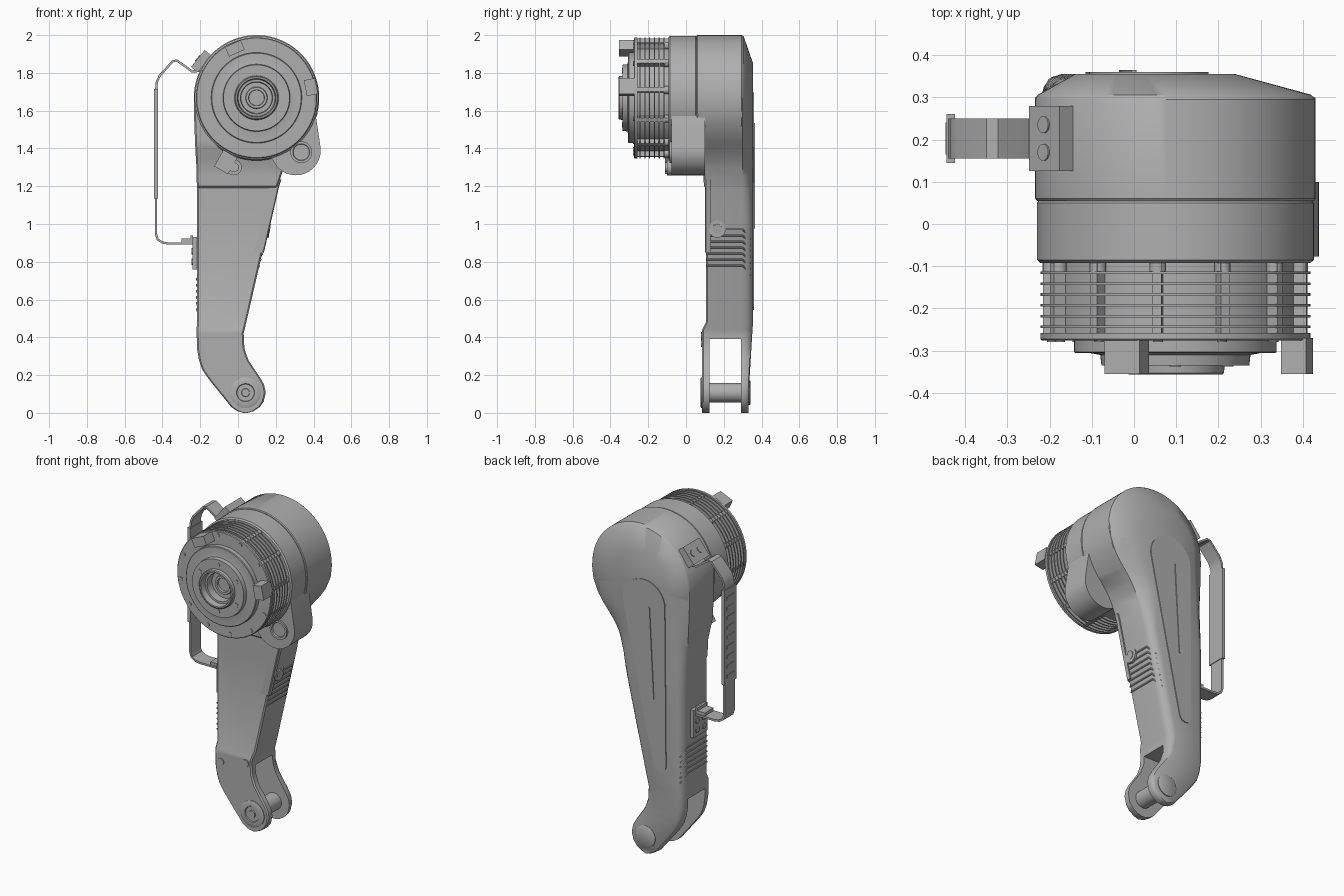
import bpy, bmesh, math
from mathutils import Vector, Matrix

cube = bpy.data.objects.get("Cube")
if cube:
    bpy.data.objects.remove(cube, do_unlink=True)

grey = bpy.data.materials.new("machined_grey")
grey.use_nodes = True
grey.diffuse_color = (0.43, 0.43, 0.43, 1)
grey.node_tree.nodes["Principled BSDF"].inputs["Base Color"].default_value = (0.43, 0.43, 0.43, 1)
parts = []
HX, HZ, HR = 0.098, 1.668, 0.332      # main housing centre and radius
FX, FZ = 0.04, 0.107                  # foot eye


def finish(name, bm):
    bmesh.ops.recalc_face_normals(bm, faces=bm.faces)
    mesh = bpy.data.meshes.new(name)
    bm.to_mesh(mesh)
    bm.free()
    mesh.materials.append(grey)
    ob = bpy.data.objects.new(name, mesh)
    bpy.context.collection.objects.link(ob)
    parts.append(ob)
    return ob


def loft(name, rings):
    bm = bmesh.new()
    rows = [[bm.verts.new(p) for p in ring] for ring in rings]
    n = len(rows[0])
    for a, b in zip(rows, rows[1:]):
        for i in range(n):
            j = (i + 1) % n
            bm.faces.new((a[i], a[j], b[j], b[i]))
    bm.faces.new(rows[0])
    bm.faces.new(rows[-1])
    return finish(name, bm)


def circle(x, y, z, r, n=64):
    return [(x + r * math.cos(t * math.tau / n), y, z + r * math.sin(t * math.tau / n)) for t in range(n)]


def lathe(name, x, z, profile, n=64):
    return loft(name, [circle(x, y, z, r, n) for y, r in profile])


def boxes(name, items):
    bm = bmesh.new()
    for centre, size, angle in items:
        m = Matrix.Translation(centre) @ Matrix.Rotation(-angle, 4, 'Y') @ Matrix.Diagonal((*size, 1))
        bmesh.ops.create_cube(bm, size=1, matrix=m)
    return finish(name, bm)


def rods(name, items, n=20):
    bm = bmesh.new()
    for p0, p1, r in items:
        a, b = Vector(p0), Vector(p1)
        m = Matrix.Translation((a + b) / 2) @ (b - a).to_track_quat('Z', 'Y').to_matrix().to_4x4()
        bmesh.ops.create_cone(bm, cap_ends=True, segments=n, radius1=r, radius2=r,
                              depth=(b - a).length, matrix=m)
    return finish(name, bm)


def capsule(name, x1, z1, r1, x2, z2, r2, y0, y1, n=24):
    # Outline wrapped around two circles, extruded along y
    phi = math.atan2(z2 - z1, x2 - x1)
    b = math.acos((r1 - r2) / math.hypot(x2 - x1, z2 - z1))
    pts = []
    for x, z, r, s, e in ((x1, z1, r1, phi + b, phi + math.tau - b), (x2, z2, r2, phi - b, phi + b)):
        for i in range(n + 1):
            t = s + (e - s) * i / n
            pts.append((x + r * math.cos(t), z + r * math.sin(t)))
    return loft(name, [[(x, y, z) for x, z in pts] for y in (y0, y1)])


def lerp_table(table, z):
    for a, b in zip(table, table[1:]):
        if z <= b[0]:
            t = max(0, (z - a[0]) / (b[0] - a[0]))
            return [p + (q - p) * t for p, q in zip(a[1:], b[1:])]
    return table[-1][1:]


def polar(angle, r, y):
    return HX + r * math.cos(angle), y, HZ + r * math.sin(angle)


def studs(name, angles, r, y0, y1, size):
    return rods(name, [(polar(a, r, y0), polar(a, r, y1), size) for a in angles], 14)


# Leg: height, right edge, left edge
EDGES = [(0, .03, .05), (.008, 0, .08), (.031, -.036, .115), (.06, -.059, .136), (.107, -.097, .147),
         (.15, -.132, .138), (.19, -.163, .115), (.23, -.19, .088), (.28, -.207, .055),
         (.34, -.217, .034), (.42, -.219, .03), (.48, -.218, .044), (1.2, -.218, .21),
         (1.3, -.22, .244), (1.35, -.223, .272), (1.4, -.226, .31), (1.45, -.228, .352),
         (1.5, -.23, .386), (1.58, -.233, .42), (1.668, -.234, .43)]
# height, front depth, back depth
DEPTH = [(0, .085, .33), (.19, .085, .337), (.44, .085, .352), (.48, .105, .355), (1.19, .105, .355),
         (1.2, .095, .355), (1.3, .09, .355), (1.42, .055, .355), (1.668, .055, .355)]


def leg_section(z):
    xl, xr = lerp_table(EDGES, z)
    yf, yb = lerp_table(DEPTH, z)
    ys = min(.3, yb - .035)
    t = min(1, max(0, (z - 1.0) / .668))
    t = t * t * (3 - 2 * t)
    base = .018 + .03 * min(1, max(0, (z - .2) / .3))
    w = (xr - xl) * .4
    il, ir = min(w, base + (.095 - base) * t), min(w, base + (.19 - base) * t)
    c = min(.008, w)
    # Back edges are rounded on the leg and flatten to a slope at the housing
    arc = []
    for u in (0, 1 / 3, 2 / 3, 1):
        a = u * math.pi / 2
        arc.append(((1 - math.cos(a)) * (1 - t) + u * t, math.sin(a) * (1 - t) + u * t))
    back = [(xl + il * p, ys + (yb - ys) * q, z) for p, q in arc]
    back += [(xr - ir * p, ys + (yb - ys) * q, z) for p, q in reversed(arc)]
    return [(xl + c, yf, z), (xl, yf + c, z)] + back + [(xr, yf + c, z), (xr - c, yf, z)]


heights = sorted({e[0] for e in EDGES} | {d[0] for d in DEPTH} | {1.05, 1.12, 1.25, 1.54, 1.62})
leg = loft("leg", [leg_section(z) for z in heights])

# Fork opening at the foot
cutter = boxes("fork_cutter", [((0, .2075, .14), (1, .165, .5), 0)])
parts.remove(cutter)
cut = leg.modifiers.new("fork", 'BOOLEAN')
cut.object = cutter
cut.operation = 'DIFFERENCE'
cut.solver = 'EXACT'
bpy.context.view_layer.objects.active = leg
bpy.ops.object.modifier_apply(modifier="fork")
bpy.data.objects.remove(cutter, do_unlink=True)

# Foot eye, pin and fork screws
rods("foot_pin", [((FX, .1, FZ), (FX, .31, FZ), .052)], 32)
lathe("foot_front_cap", FX, FZ, [(.1, .08), (.08, .08), (.077, .075), (.077, .048), (.083, .045),
                                 (.083, .022), (.077, .02), (.077, .008)], 40)
lathe("foot_back_cap", FX, FZ, [(.32, .066), (.337, .066), (.341, .06)], 40)
rods("fork_screws", [((x, .1, z), (x, .08, z), .022) for x, z in ((-.177, .37), (-.008, .405))])

# Main housing with off-centre sloped back
loft("housing", [circle(HX, .055, HZ, HR - .004, 96), circle(HX, .06, HZ, HR, 96), circle(HX, .295, HZ, HR, 96),
                 circle(HX - .002, .306, HZ, HR - .008, 96), circle(.05, .355, 1.66, .19, 96)])
lathe("drum", HX, HZ, [(.06, .32), (.05, .328), (-.085, .328), (-.092, .32)], 96)

# Back cover panel with central rib
capsule("back_panel", .035, 1.555, .142, -.073, .588, .042, .34, .36)
capsule("panel_rib", 0, 1.53, .006, -.03, .98, .005, .35, .365, 8)

# Cooling fins, core and axial posts
lathe("fin_core", HX, HZ, [(-.08, .285), (-.27, .285)])
for i in range(6):
    y = -.116 - i * .0255
    lathe(f"cooling_fin_{i + 1}", HX, HZ, [(y + .003, .32), (y - .003, .32)])
angles = [math.radians(8 + 30 * i) for i in range(12)]
boxes("fin_posts", [(polar(a, .295, -.175), (.04, .18, .022), a) for a in angles])
studs("fin_post_feet", angles, .298, -.085, -.115, .02)

# Stepped front flange, hub and deep bore
lathe("front_flange", HX, HZ, [(-.258, .32), (-.272, .32), (-.276, .316), (-.276, .24), (-.303, .24),
                               (-.306, .236), (-.306, .2), (-.31, .178), (-.335, .175), (-.335, .117),
                               (-.353, .115), (-.357, .11), (-.357, .102), (-.32, .097), (-.32, .085),
                               (-.275, .082), (-.275, .058), (-.285, .055), (-.285, .042), (-.265, .04)], 80)
studs("flange_screws", angles, .295, -.27, -.28, .012)
studs("hub_screws", [math.radians(30 + 60 * i) for i in range(6)], .143, -.33, -.338, .014)
boxes("flange_blocks", [((-.017, -.313, 1.93), (.055, .085, .09), math.radians(114)),
                        ((.386, -.313, 1.725), (.06, .085, .085), math.radians(11))])

# Side lug with eye
capsule("side_lug", .255, 1.54, .16, .306, 1.39, .132, -.077, .1)
lathe("lug_eye", .335, 1.38, [(-.06, .058), (-.088, .058), (-.088, .045), (-.079, .042)], 32)

# Cable connector under the drum
boxes("connector_body", [((-.065, -.02, 1.328), (.085, .18, .1), math.radians(-30))])
rods("connector_gland", [((-.022, .1, 1.3), (-.022, -.1, 1.3), .042),
                         ((-.022, -.09, 1.3), (-.022, -.112, 1.3), .026)], 24)


# Ribbed bands on both sides of the leg
def ribs(name, side, z0, count):
    items = []
    for i in range(count):
        z = z0 + i * .032
        x = lerp_table(EDGES, z)[side]
        s = 1 if side else -1
        low = lerp_table(EDGES, z - .06)[side]
        a, b, c = (x, .108, z), (x, .3, z), (low - s * .02, .341, z - .05)
        items += [(a, b, .005), (b, c, .005)]
    rods(name, items, 8)


ribs("left_ribs", 1, .78, 7)
ribs("right_ribs", 0, .55, 6)

# Left side boss and corner strip
bx = lerp_table(EDGES, .975)[1]
rods("side_boss", [((bx - .03, .165, .975), (bx + .008, .165, .973), .045),
                   ((bx, .165, .975), (bx + .012, .165, .973), .025)], 28)
strip = []
for z in (.85, .88, 1.2, 1.235):
    x = lerp_table(EDGES, z)[1]
    strip.append([(x - .045, .101, z), (x + .003, .101, z), (x + .008, .106, z),
                  (x + .008, .13, z), (x - .045, .13, z)])
loft("corner_strip", strip)

# Handle strap, bent from flat bar
path = [(-.2, 1.81), (-.245, 1.808), (-.275, 1.832), (-.325, 1.866), (-.345, 1.862), (-.415, 1.785),
        (-.43, 1.75), (-.434, 1.7), (-.434, .945), (-.425, .918), (-.4, .902), (-.37, .897), (-.225, .897)]
rings = []
for i, (x, z) in enumerate(path):
    p, q = path[max(0, i - 1)], path[min(len(path) - 1, i + 1)]
    d = Vector((q[0] - p[0], q[1] - p[1])).normalized() * .006
    rings.append([(x - d.y, .155, z + d.x), (x + d.y, .155, z - d.x),
                  (x + d.y, .25, z - d.x), (x - d.y, .25, z + d.x)])
loft("handle_strap", rings)
boxes("handle_grip", [((-.434, .2025, 1.425), (.02, .115, .58), 0)])
boxes("grip_ridges", [((-.443, .2025, 1.18 + i * .06), (.006, .075, .02), 0) for i in range(9)])

# Handle mounts and bolts
tilt = math.radians(141)
out = Vector((math.cos(tilt), 0, math.sin(tilt)))
boxes("upper_mount", [((-.195, .2025, 1.862), (.045, .155, .115), tilt)])
rods("upper_mount_bolts", [(Vector((-.195, y, 1.862)), Vector((-.195, y, 1.862)) + out * .027, .02)
                           for y in (.17, .235)])
boxes("lower_mount", [((-.228, .2025, .845), (.026, .135, .17), 0),
                      ((-.265, .2025, .912), (.07, .085, .02), 0), ((-.244, .2025, .925), (.014, .085, .03), 0)])
rods("lower_mount_bolts", [((-.235, y, z), (-.246, y, z), .017) for y in (.17, .235) for z in (.8, .855)])

# Smooth shading with sharp edges kept
bpy.ops.object.select_all(action='DESELECT')
for ob in parts:
    ob.select_set(True)
bpy.context.view_layer.objects.active = leg
bpy.ops.object.shade_smooth_by_angle(angle=math.radians(35))
